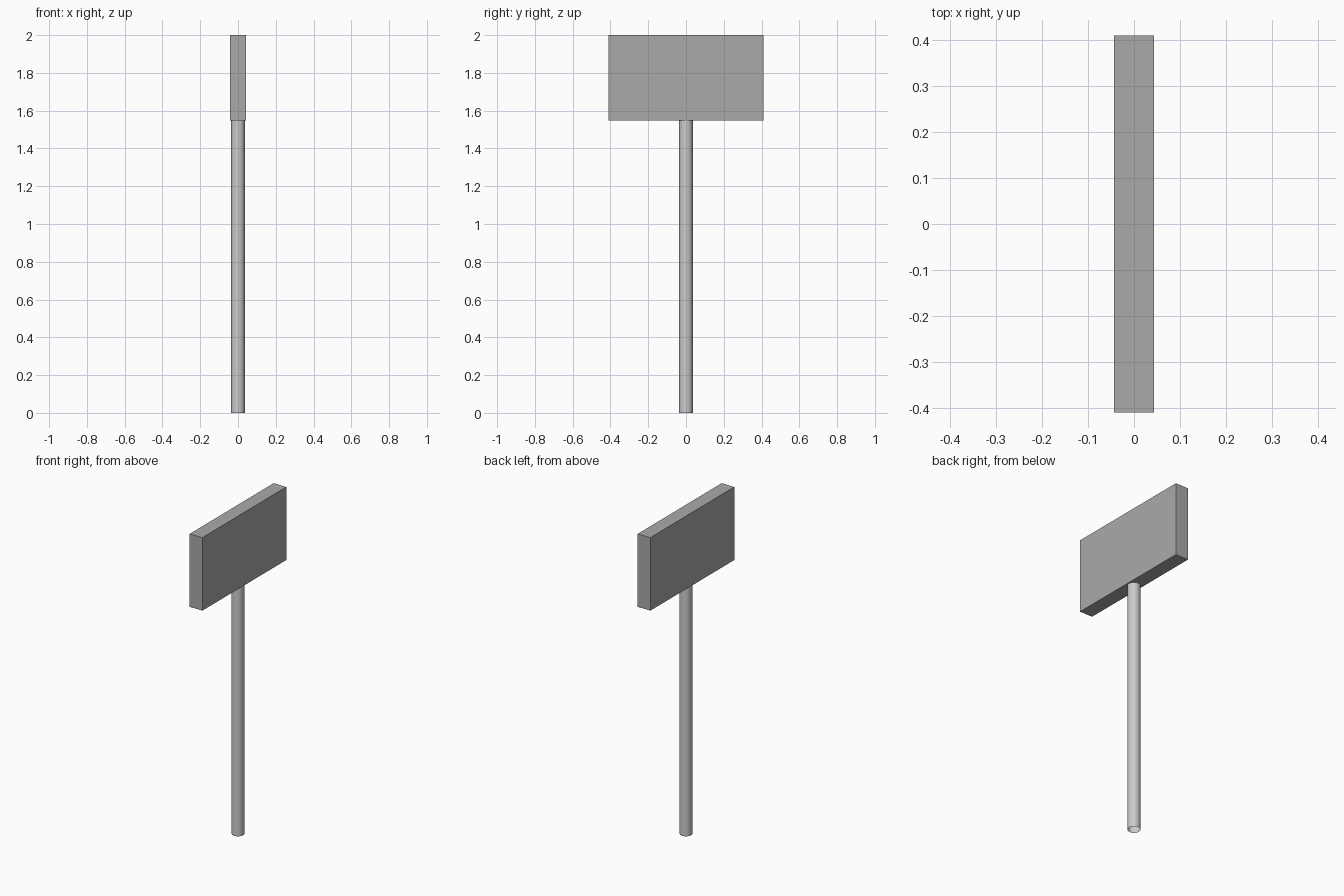
import bpy

if "Cube" in bpy.data.objects:
    bpy.data.objects.remove(bpy.data.objects["Cube"])

POST_HEIGHT = 1.548
TOTAL_HEIGHT = 2.0
POST_RADIUS = 0.036

# Post: open-ended round tube
bpy.ops.mesh.primitive_cylinder_add(
    vertices=32, radius=POST_RADIUS, depth=POST_HEIGHT,
    end_fill_type='NOTHING', location=(0, 0, POST_HEIGHT / 2))
post = bpy.context.object
post.name = "post"
bpy.ops.object.shade_smooth_by_angle()

# Sign board: flat box resting on the post
bpy.ops.mesh.primitive_cube_add(
    size=1, location=(0, 0, (POST_HEIGHT + TOTAL_HEIGHT) / 2))
board = bpy.context.object
board.name = "sign_board"
board.scale = (0.087, 0.82, TOTAL_HEIGHT - POST_HEIGHT)
bpy.ops.object.transform_apply(location=False, rotation=False, scale=True)

# Darker grey for the board
grey = bpy.data.materials.new("board_grey")
grey.diffuse_color = (0.4, 0.4, 0.4, 1)
grey.use_nodes = True
grey.node_tree.nodes["Principled BSDF"].inputs["Base Color"].default_value = grey.diffuse_color
board.data.materials.append(grey)
